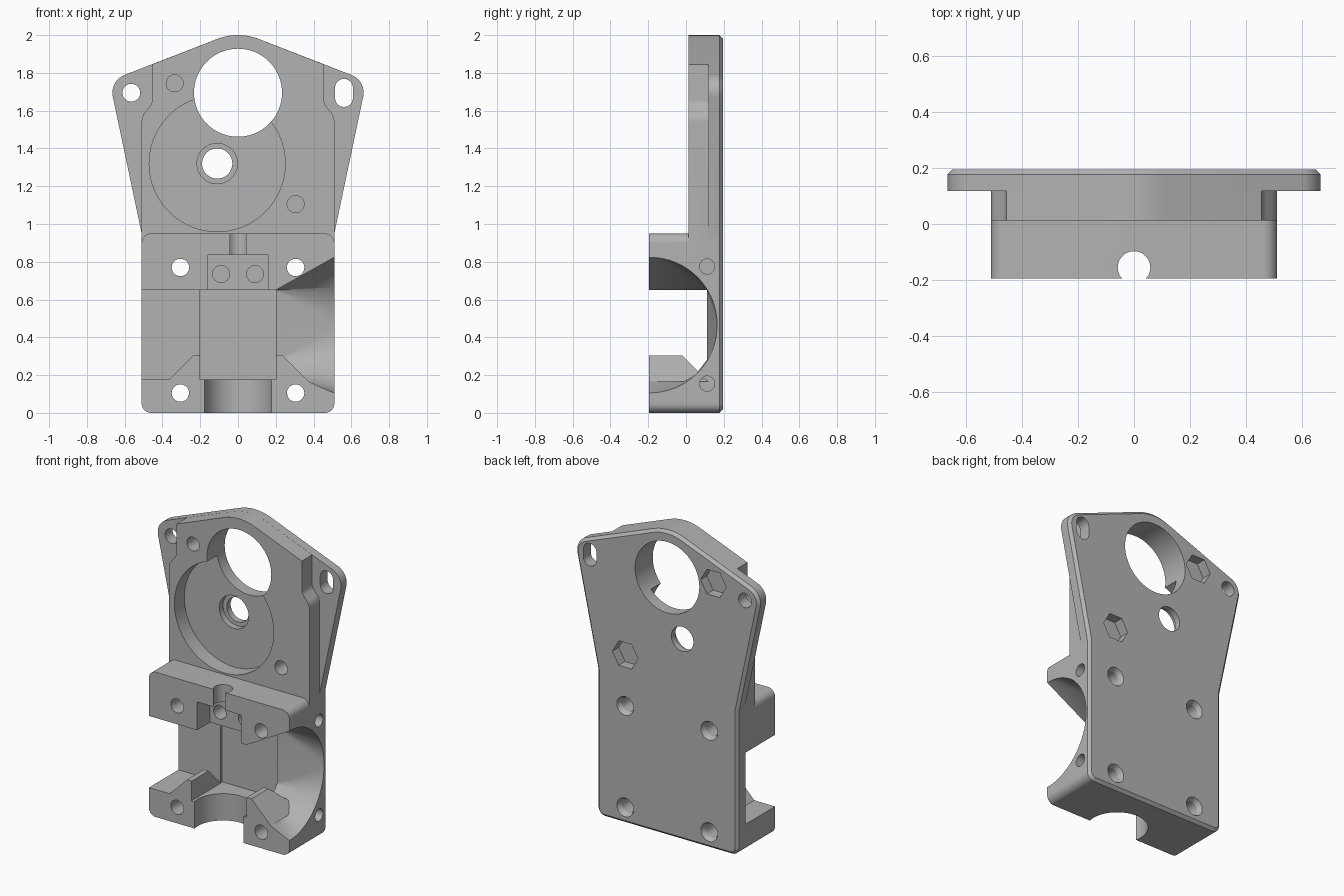
import bpy, bmesh
from math import sin, cos, tan, pi, radians
from mathutils import Matrix, Vector

cube = bpy.data.objects.get("Cube")
if cube:
    bpy.data.objects.remove(cube, do_unlink=True)

FRONT, BACK = -0.195, 0.195

grey = bpy.data.materials.new("plain grey")
grey.use_nodes = True
grey.diffuse_color = (0.45, 0.45, 0.45, 1)
grey.node_tree.nodes["Principled BSDF"].inputs["Base Color"].default_value = (0.45, 0.45, 0.45, 1)


def finish(bm, name):
    bmesh.ops.recalc_face_normals(bm, faces=bm.faces)
    mesh = bpy.data.meshes.new(name)
    bm.to_mesh(mesh)
    bm.free()
    obj = bpy.data.objects.new(name, mesh)
    bpy.context.collection.objects.link(obj)
    mesh.materials.append(grey)
    return obj


def rounded(corners, seg=10):
    """Outline from (x, z, radius) corners with filleted joints."""
    out = []
    for i, (x, z, r) in enumerate(corners):
        p = Vector((x, z))
        if r == 0:
            out.append(p)
            continue
        a = (Vector(corners[i - 1][:2]) - p).normalized()
        b = (Vector(corners[(i + 1) % len(corners)][:2]) - p).normalized()
        half = a.angle(b) / 2
        centre = p + (a + b).normalized() * (r / sin(half))
        start = p + a * (r / tan(half)) - centre
        end = p + b * (r / tan(half)) - centre
        turn = start.angle_signed(end)
        for k in range(seg + 1):
            t = -turn * k / seg
            out.append(centre + Vector((start.x * cos(t) - start.y * sin(t),
                                        start.x * sin(t) + start.y * cos(t))))
    return out


def mirrored(right):
    """Complete a right-hand corner list whose last corner lies on x = 0."""
    return right + [(-x, z, r) for x, z, r in reversed(right) if x > 0]


def circle(x, z, r, n=48):
    return [Vector((x + r * cos(2 * pi * k / n), z + r * sin(2 * pi * k / n))) for k in range(n)]


def prism(name, outline, y0, y1, chamfer=0):
    bm = bmesh.new()
    face = bm.faces.new([bm.verts.new((p.x, y0, p.y)) for p in outline])
    made = bmesh.ops.extrude_face_region(bm, geom=[face])["geom"]
    verts = [g for g in made if isinstance(g, bmesh.types.BMVert)]
    bmesh.ops.translate(bm, verts=verts, vec=(0, y1 - y0, 0))
    if chamfer:
        rim = [e for e in bm.edges if all(abs(v.co.y - y1) < 1e-5 for v in e.verts)]
        bmesh.ops.bevel(bm, geom=rim, offset=chamfer, segments=1, affect='EDGES')
    return finish(bm, name)


def box(name, x0, x1, y0, y1, z0, z1):
    return prism(name, [Vector(p) for p in ((x0, z0), (x1, z0), (x1, z1), (x0, z1))], y0, y1)


def cylinder(name, centre, r1, r2, depth, axis):
    bm = bmesh.new()
    turn = {'X': Matrix.Rotation(pi / 2, 4, 'Y'), 'Y': Matrix.Rotation(-pi / 2, 4, 'X'),
            'Z': Matrix.Identity(4)}[axis]
    bmesh.ops.create_cone(bm, cap_ends=True, segments=48, radius1=r1, radius2=r2,
                          depth=depth, matrix=Matrix.Translation(centre) @ turn)
    return finish(bm, name)


def hull(name, points):
    bm = bmesh.new()
    for p in points:
        bm.verts.new(p)
    res = bmesh.ops.convex_hull(bm, input=bm.verts)
    loose = {g for g in res["geom_interior"] + res["geom_unused"] if isinstance(g, bmesh.types.BMVert)}
    bmesh.ops.delete(bm, geom=list(loose), context='VERTS')
    return finish(bm, name)


def combine(base, tool, operation):
    mod = base.modifiers.new("combine", 'BOOLEAN')
    mod.object, mod.operation, mod.solver = tool, operation, 'EXACT'
    bpy.context.view_layer.update()
    result = bpy.data.meshes.new_from_object(base.evaluated_get(bpy.context.evaluated_depsgraph_get()))
    base.modifiers.clear()
    base.data = result
    bpy.data.objects.remove(tool, do_unlink=True)


# Back plate, raised upper body and deep lower block
plate = mirrored([(0.51, 0, 0.05), (0.51, 0.95, 0), (0.6805, 1.758, 0.1), (0, 2.0225, 0.305)])
upper = mirrored([(0.51, 0.5, 0), (0.51, 1.57, 0.08), (0.455, 1.635, 0.06),
                  (0.455, 1.845, 0), (0, 2.0225, 0.305)])
lower = [(0.51, 0, 0.05), (0.51, 0.95, 0.05), (-0.51, 0.95, 0.05), (-0.51, 0, 0.05)]
bracket = prism("bracket", rounded(plate), 0.118, BACK, chamfer=0.018)
combine(bracket, prism("upper_body", rounded(upper), 0.012, 0.15), 'UNION')
combine(bracket, prism("lower_block", rounded(lower), FRONT, 0.15), 'UNION')

cutters = [
    # Upper body: round recess, large opening and shaft hole
    prism("gear_recess", circle(-0.11, 1.32, 0.36, 96), -0.1, 0.115),
    prism("large_opening", circle(0, 1.695, 0.233, 96), -0.3, 0.3),
    prism("shaft_counterbore", circle(-0.11, 1.32, 0.107), 0.05, 0.155),
    prism("shaft_hole", circle(-0.11, 1.32, 0.08), -0.3, 0.3),
    # Ears
    prism("ear_hole", circle(-0.565, 1.695, 0.047), -0.3, 0.3),
    prism("ear_slot", rounded([(x, z, 0.0465) for x, z in
          ((0.514, 1.62), (0.608, 1.62), (0.608, 1.768), (0.514, 1.768))]), -0.3, 0.3),
    # Lower block: channel, side pocket, flared side opening
    box("centre_channel", -0.205, 0.205, -0.4, 0.128, 0.176, 0.65),
    box("side_pocket", -0.7, -0.2, -0.4, 0.11, 0.18, 0.65),
    hull("flared_opening",
         [(0.2, y, z) for y, z in ((-0.5, 0.28), (-0.195, 0.28), (0.06, 0.215),
                                   (0.11, 0.28), (0.11, 0.65), (-0.5, 0.65))]
         + [(0.512, FRONT + p.x, p.y) for p in circle(0, 0.465, 0.36, 64)]),
    cylinder("bottom_bore", (0, -0.155, 0.05), 0.183, 0.183, 0.3, 'Z'),
    # Clamp: notch and vertical bore
    box("clamp_notch", -0.16, 0.16, -0.4, -0.06, 0.6, 0.835),
    cylinder("feed_bore", (0, -0.155, 0.9), 0.058, 0.058, 0.25, 'Z'),
]
for x in (-0.09, 0.09):
    cutters.append(prism("notch_hole", circle(x, 0.735, 0.045), -0.1, 0.06))

# Blind screw holes with hexagonal nut pockets behind
for x, z in ((-0.335, 1.745), (0.305, 1.105)):
    cutters.append(prism("blind_hole", circle(x, z, 0.045), -0.1, 0.118))
    cutters.append(prism("nut_pocket", circle(x, z, 0.093, 6), 0.13, 0.3))

# Through holes, countersunk at the back
for x in (-0.305, 0.305):
    for z in (0.105, 0.77):
        cutters.append(prism("screw_hole", circle(x, z, 0.046), -0.3, 0.3))
        cutters.append(cylinder("countersink", (x, BACK - 0.01, z), 0.046, 0.066, 0.04, 'Y'))

# Side screw holes
for z in (0.155, 0.775):
    cutters.append(cylinder("side_hole", (0.46, 0.112, z), 0.04, 0.04, 0.2, 'X'))

for cutter in cutters:
    combine(bracket, cutter, 'DIFFERENCE')

# Sloped posts beside the lower bore
for s in (-1, 1):
    post = [(s * x, y, z) for x, z in ((0.2, 0.305), (0.235, 0.305), (0.2, 0.165), (0.375, 0.165))
            for y in (FRONT, -0.02 if z > 0.2 else 0.12)]
    combine(bracket, hull("post", post), 'UNION')

# Smooth the round walls and keep the edges crisp
bracket.name = bracket.data.name = "bracket"
if not bracket.data.materials:
    bracket.data.materials.append(grey)
bpy.ops.object.select_all(action='DESELECT')
bracket.select_set(True)
bpy.context.view_layer.objects.active = bracket
bpy.ops.object.shade_smooth_by_angle(angle=radians(20))
